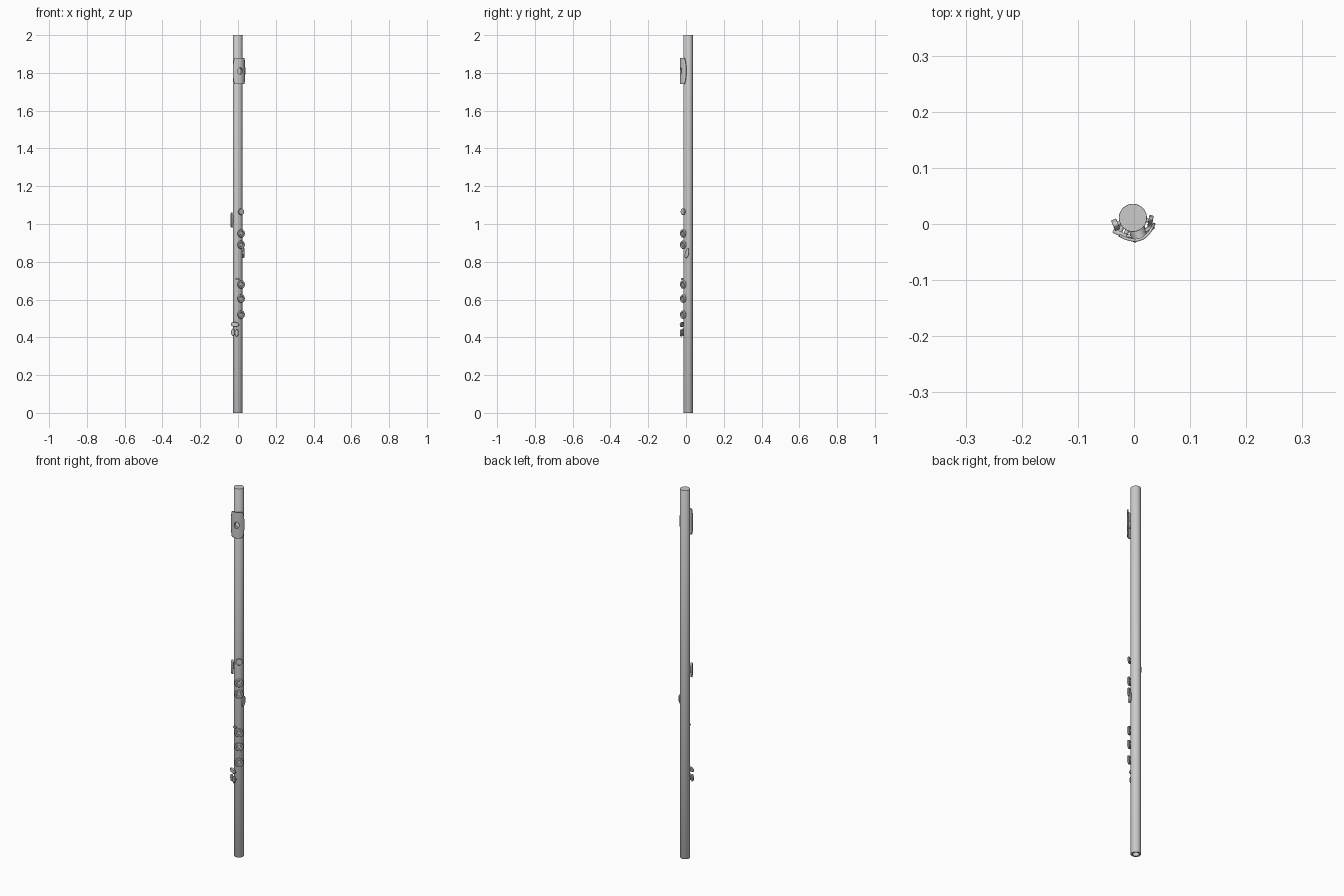
import bpy, bmesh, math
from mathutils import Matrix

if "Cube" in bpy.data.objects:
    bpy.data.objects.remove(bpy.data.objects["Cube"])

CX, CY, R = -0.002, 0.011, 0.025   # tube axis and radius


def frame(angle, z):
    """Local x = around the tube, y = along it, z = outward."""
    a = math.radians(angle)
    c, s = math.cos(a), math.sin(a)
    return Matrix(((c, 0, s, CX), (s, 0, -c, CY), (0, 1, 0, z), (0, 0, 0, 1)))


def finish(name, bm, mat, merge=True):
    if merge:
        bmesh.ops.remove_doubles(bm, verts=bm.verts, dist=1e-6)
    bmesh.ops.recalc_face_normals(bm, faces=bm.faces)
    me = bpy.data.meshes.new(name)
    bm.to_mesh(me)
    bm.free()
    ob = bpy.data.objects.new(name, me)
    bpy.context.collection.objects.link(ob)
    ob.matrix_world = mat
    bpy.context.view_layer.objects.active = ob
    bpy.ops.object.select_all(action='DESELECT')
    ob.select_set(True)
    bpy.ops.object.shade_smooth_by_angle(angle=math.radians(35))
    return ob


def lathe(name, profile, mat, n=32):
    bm = bmesh.new()
    vs = [bm.verts.new((r, 0, h)) for r, h in profile]
    es = [bm.edges.new(p) for p in zip(vs, vs[1:])]
    bmesh.ops.spin(bm, geom=vs + es, cent=(0, 0, 0), axis=(0, 0, 1),
                   angle=2 * math.pi, steps=n)
    return finish(name, bm, mat)


def touch_piece(name, angle, z, hw, hl, low, high, off=0, taper=0, turn=0):
    """Rounded lever plate: an oval slab with softened edges."""
    bm = bmesh.new()
    t = math.radians(turn)
    ring = []
    for i in range(28):
        p = 2 * math.pi * i / 28
        y = math.sin(p)
        x = math.cos(p) * hw * (1 + taper * y)
        y *= hl
        ring.append(bm.verts.new((off + x * math.cos(t) - y * math.sin(t),
                                  x * math.sin(t) + y * math.cos(t), low)))
    face = bm.faces.new(ring)
    ext = bmesh.ops.extrude_face_region(bm, geom=[face])
    top = [v for v in ext['geom'] if isinstance(v, bmesh.types.BMVert)]
    bmesh.ops.translate(bm, verts=top, vec=(0, 0, high - low))
    ob = finish(name, bm, frame(angle, z))
    bev = ob.modifiers.new("soft_edge", 'BEVEL')
    bev.width, bev.segments = 0.002, 2
    lathe(name + "_post", [(0.004, 0.020), (0.004, low + 0.001)],
          frame(angle, z) @ Matrix.Translation((off, 0, 0)), 12)


# Tube: closed at the top, open bore at the bottom
lathe("tube", [(0, 2), (0.0245, 2), (R, 1.9992), (R, 0.0008), (0.0245, 0),
               (0.016, 0), (0.016, 1.95), (0, 1.95)],
      Matrix.Translation((CX, CY, 0)), 48)

# Lip plate: curved grid wider in the middle, with the blow hole cut through
bm = bmesh.new()
NU, NV = 20, 24
rows = []
for j in range(NV + 1):
    v = -math.cos(math.pi * j / NV)
    w = 0.025 + 0.010 * math.sqrt(max(0, 1 - v * v))
    row = []
    for i in range(NU + 1):
        u = (2 * i / NU - 1) * w
        row.append(bm.verts.new((u, 0.07 * v, 0.043 - 0.020 * (u / 0.035) ** 2)))
    rows.append(row)
for a, b in zip(rows, rows[1:]):
    for i in range(NU):
        bm.faces.new((a[i], a[i + 1], b[i + 1], b[i]))
plate = finish("lip_plate", bm, frame(19, 1.81))
if plate.data.polygons[0].normal.z < 0:
    plate.data.flip_normals()
sol = plate.modifiers.new("thickness", 'SOLIDIFY')
sol.thickness, sol.offset = 0.005, -1

bm = bmesh.new()
bmesh.ops.create_cone(bm, cap_ends=True, segments=32, radius1=0.015,
                      radius2=0.015, depth=0.06)
bmesh.ops.scale(bm, vec=(0.85, 1.15, 1), verts=bm.verts)
bmesh.ops.translate(bm, vec=(0, 0, 0.045), verts=bm.verts)
cutter = finish("blow_hole_cutter", bm, frame(19, 1.81))
cutter.hide_render = True
cutter.hide_set(True)
cut = plate.modifiers.new("blow_hole", 'BOOLEAN')
cut.object, cut.operation, cut.solver = cutter, 'DIFFERENCE', 'EXACT'

# Riser joining the tube and the lip plate
lathe("riser", [(0.016, 0.017), (0.016, 0.038), (0.0145, 0.038), (0.0145, 0.017)],
      frame(19, 1.81) @ Matrix.Diagonal((0.88, 1.17, 1, 1)))

# Round key cups with an open ring centre
for k, z in enumerate((0.95, 0.89, 0.68, 0.605, 0.52)):
    lathe(f"key_cup_{k + 1}",
          [(0.008, 0.020), (0.008, 0.028), (0.0205, 0.028), (0.022, 0.030),
           (0.022, 0.035), (0.020, 0.038), (0.013, 0.038), (0.011, 0.036),
           (0.010, 0.033), (0, 0.033)], frame(35.5, z))

# Small solid key
lathe("small_key", [(0.006, 0.020), (0.006, 0.029), (0.017, 0.029), (0.018, 0.031),
                    (0.018, 0.034), (0.016, 0.0365), (0, 0.037)], frame(35.5, 1.065))

# Side levers and foot keys
touch_piece("thumb_lever", -68, 1.02, 0.010, 0.040, 0.028, 0.038, taper=0.15)
touch_piece("side_lever", 80, 0.847, 0.010, 0.027, 0.028, 0.036, taper=-0.25, turn=-12)
touch_piece("trill_lever", -2, 0.709, 0.011, 0.006, 0.030, 0.036)
touch_piece("foot_key", -24, 0.468, 0.023, 0.013, 0.031, 0.039, turn=-6)
touch_piece("foot_roller_left", -24, 0.427, 0.010, 0.019, 0.031, 0.039, off=-0.011)
touch_piece("foot_roller_right", -24, 0.424, 0.010, 0.019, 0.031, 0.039, off=0.011)
